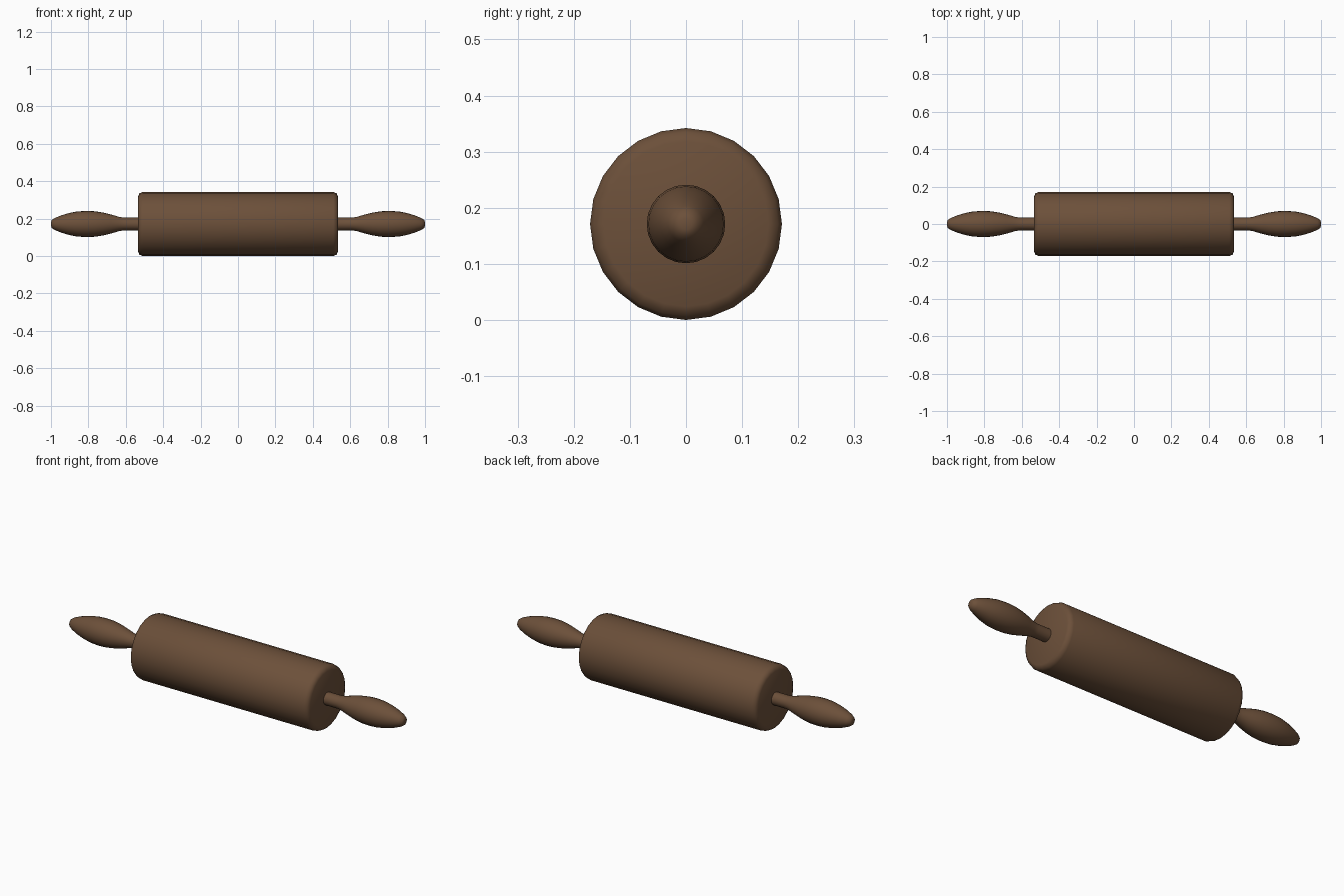
import bpy, bmesh
from math import radians, pi, sin, cos

if "Cube" in bpy.data.objects:
    bpy.data.objects.remove(bpy.data.objects["Cube"])

CZ = 0.171

wood = bpy.data.materials.new("brown_wood")
wood.diffuse_color = (0.15, 0.08, 0.042, 1)
wood.use_nodes = True
wood.node_tree.nodes["Principled BSDF"].inputs["Base Color"].default_value = wood.diffuse_color


def turned(name, profile, sides, angle):
    """Turn a list of (x, radius) points around the long axis, with closed ends."""
    bm = bmesh.new()
    rings = [[bm.verts.new((x, r * sin(2 * pi * i / sides), r * cos(2 * pi * i / sides)))
              for i in range(sides)] for x, r in profile]
    for a, b in zip(rings, rings[1:]):
        for i in range(sides):
            j = (i + 1) % sides
            bm.faces.new((a[i], a[j], b[j], b[i]))
    bm.faces.new(rings[0])
    bm.faces.new(rings[-1])
    bmesh.ops.recalc_face_normals(bm, faces=bm.faces)
    mesh = bpy.data.meshes.new(name)
    bm.to_mesh(mesh)
    bm.free()
    mesh.materials.append(wood)
    obj = bpy.data.objects.new(name, mesh)
    obj.location.z = CZ
    bpy.context.collection.objects.link(obj)
    bpy.ops.object.select_all(action='DESELECT')
    obj.select_set(True)
    bpy.context.view_layer.objects.active = obj
    bpy.ops.object.shade_smooth_by_angle(angle=radians(angle))
    return obj


# Roller with chamfered rims
half = [(0.51, 0.171), (0.527, 0.164), (0.535, 0.147)]
turned("roller", [(-x, r) for x, r in reversed(half)] + half, 24, 50)

# Handles: thin neck swelling into a rounded grip
grip = [(0.52, 0.034), (0.61, 0.034), (0.635, 0.038), (0.68, 0.051), (0.72, 0.061),
        (0.765, 0.068), (0.81, 0.07), (0.86, 0.067), (0.905, 0.058), (0.945, 0.046),
        (0.98, 0.032), (0.996, 0.021), (1.0, 0.010)]
for side, name in ((-1, "left_handle"), (1, "right_handle")):
    turned(name, [(side * x, r) for x, r in grip], 24, 60)
